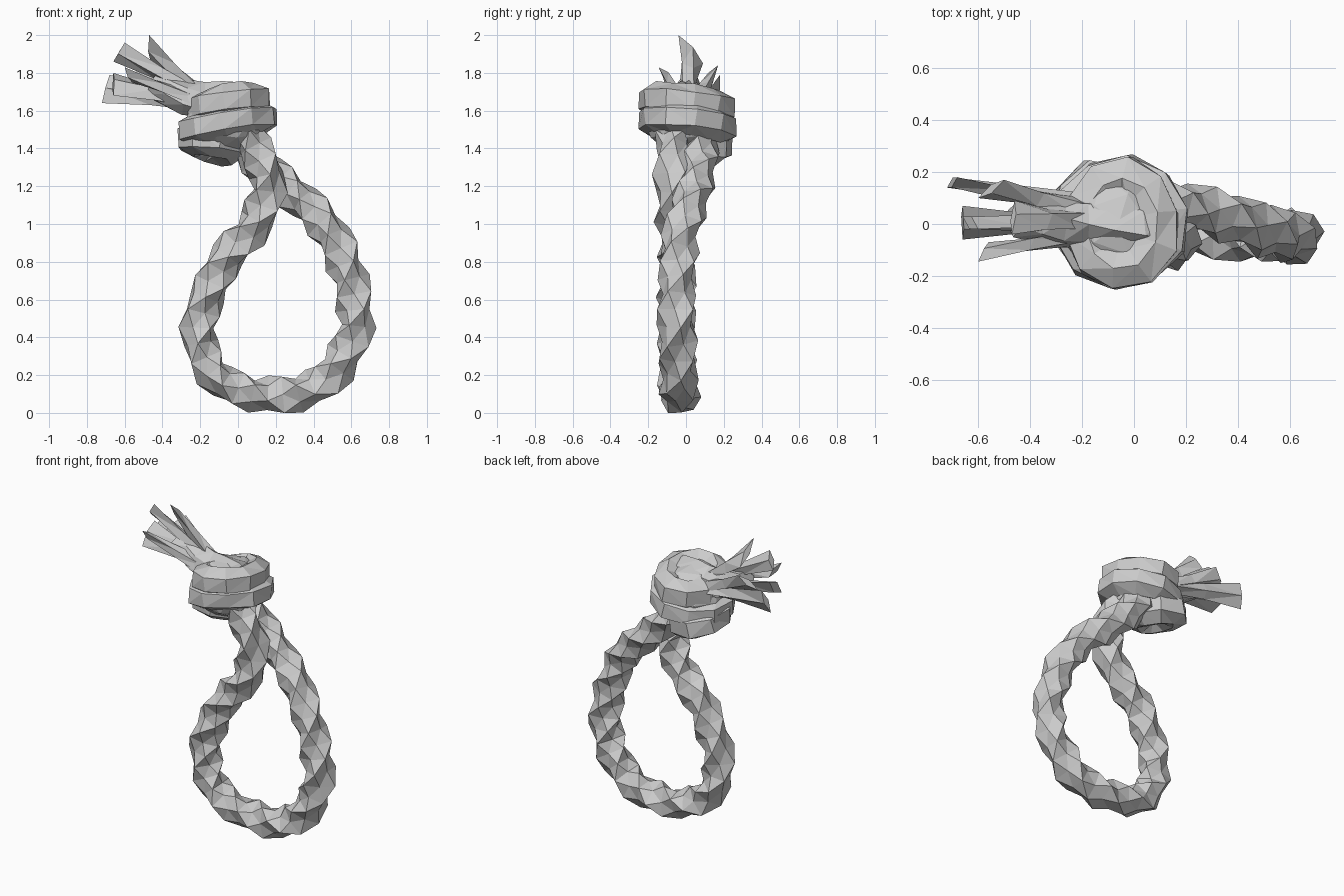
import bpy, bmesh, math, random
from mathutils import Vector

if "Cube" in bpy.data.objects:
    bpy.data.objects.remove(bpy.data.objects["Cube"])
random.seed(4)


def spline(pts, n):
    """Catmull-Rom samples spaced evenly along the path."""
    p = [Vector(q) for q in pts]
    p = [2*p[0]-p[1]] + p + [2*p[-1]-p[-2]]
    dense = []
    for a, b, c, d in zip(p, p[1:], p[2:], p[3:]):
        for k in range(20):
            t = k / 20
            dense.append(0.5*(2*b + (c-a)*t + (2*a-5*b+4*c-d)*t*t + (3*b-a-3*c+d)*t**3))
    dense.append(p[-2].copy())
    dist = [0]
    for a, b in zip(dense, dense[1:]):
        dist.append(dist[-1] + (b-a).length)
    out, j = [], 0
    for i in range(n):
        s = dist[-1] * i / (n-1)
        while j < len(dist)-2 and dist[j+1] < s:
            j += 1
        out.append(dense[j].lerp(dense[j+1], (s-dist[j]) / max(dist[j+1]-dist[j], 1e-9)))
    return out


def sweep(name, path, radii, profile, twist=0, closed=False, jitter=0):
    """Skin a radial profile along a path, with optional twist per ring."""
    bm = bmesh.new()
    n, m = len(path), len(profile)
    rings, u = [], Vector((0.1, 1, 0.05))
    for i, c in enumerate(path):
        if closed:
            t = path[(i+1) % n] - path[i-1]
            u = Vector((0, 0, 1))
        else:
            t = path[min(i+1, n-1)] - path[max(i-1, 0)]
        t.normalize()
        u = (u - t*u.dot(t)).normalized()
        v = t.cross(u)
        r = radii[i] if isinstance(radii, list) else radii
        ring = []
        for k, f in enumerate(profile):
            a = math.tau*k/m + twist*i
            rr = r*f*(1 + random.uniform(-jitter, jitter))
            ring.append(bm.verts.new(c + (u*math.cos(a) + v*math.sin(a))*rr))
        rings.append(ring)
    for i in range(n if closed else n-1):
        A, B = rings[i], rings[(i+1) % n]
        for k in range(m):
            bm.faces.new((A[k], A[(k+1) % m], B[(k+1) % m], B[k]))
    if not closed:
        bm.faces.new(rings[0][::-1])
        bm.faces.new(rings[-1])
    bmesh.ops.triangulate(bm, faces=bm.faces[:], quad_method='SHORT_EDGE')
    bmesh.ops.recalc_face_normals(bm, faces=bm.faces[:])
    me = bpy.data.meshes.new(name)
    bm.to_mesh(me)
    bm.free()
    ob = bpy.data.objects.new(name, me)
    bpy.context.collection.objects.link(ob)
    return ob


# Twisted three-strand rope loop, crossing under the knot
loop = [(0, -.05, 1.55), (.09, -.065, 1.4), (.16, -.07, 1.22), (.095, -.06, 1.0),
        (-.06, -.05, .82), (-.165, -.05, .62), (-.21, -.05, .43), (-.155, -.05, .24),
        (-.01, -.04, .125), (.2, -.03, .09), (.42, -.04, .14), (.56, -.045, .29),
        (.625, -.05, .46), (.6, -.045, .68), (.515, -.03, .91), (.41, .01, 1.06),
        (.26, .05, 1.19), (.12, .07, 1.32), (0, .08, 1.47)]
sweep("rope_loop", spline(loop, 46), 0.107, [1, .7]*3, twist=0.72, jitter=0.06)


# Knot wraps: tilted rings of rope around the crossing
def wrap(name, c, rx, ry, tilt, tube, n=10):
    pts = []
    for k in range(n):
        a = math.tau*(k + .3)/n
        pts.append(Vector((c[0] + rx*math.cos(a), c[1] + ry*math.sin(a),
                           c[2] + tilt*math.cos(a) - .022*math.sin(a))))
    sweep(name, pts, tube, [.95, 1, 1]*2, closed=True, jitter=0.1)


wrap("knot_upper_wrap", (-.045, 0, 1.635), .14, .175, .025, .092)
wrap("knot_middle_wrap", (-.05, .005, 1.53), .185, .18, .04, .092)
wrap("knot_lower_wrap", (-.135, .04, 1.43), .1, .125, -.02, .095, 8)

# Solid heart of the knot
bm = bmesh.new()
bmesh.ops.create_icosphere(bm, subdivisions=2, radius=1)
for v in bm.verts:
    v.co = Vector((-.06 + v.co.x*.22, v.co.y*.23, 1.555 + v.co.z*.185))
me = bpy.data.meshes.new("knot_core")
bm.to_mesh(me)
bm.free()
bpy.context.collection.objects.link(bpy.data.objects.new("knot_core", me))

# Rope coming over the top of the knot into the tail
sweep("knot_over_strand", spline([(.1, 0, 1.6), (.03, 0, 1.65), (-.1, 0, 1.65),
      (-.26, 0, 1.66), (-.36, .01, 1.69), (-.46, .02, 1.735)], 7),
      [.1, .105, .105, .1, .1, .09, .07], [1, .85]*3, twist=.2, jitter=.08)


# Frayed tail: flat strands flaring into wide cut ends (two end corners each)
def strand(name, a, b, thick):
    a, b = Vector(a), Vector(b)
    end = (a + b)/2
    root = Vector((-.2, end.y*.45, 1.655 + (end.z-1.8)*.25))
    bm = bmesh.new()
    secs = []
    for t, w, h in ((0, .45, .05), (.5, .6, .035), (1, 1, thick)):
        c = root.lerp(end, t)
        half = (b - a)/2*w
        off = half.cross(end - root).normalized()*h
        secs.append([bm.verts.new(c + q) for q in (half, off, -half, -off)])
    for A, B in zip(secs, secs[1:]):
        for k in range(4):
            bm.faces.new((A[k], A[(k+1) % 4], B[(k+1) % 4], B[k]))
    bm.faces.new(secs[0][::-1])
    bm.faces.new(secs[-1])
    bmesh.ops.triangulate(bm, faces=bm.faces[:])
    bmesh.ops.recalc_face_normals(bm, faces=bm.faces[:])
    me = bpy.data.meshes.new(name)
    bm.to_mesh(me)
    bm.free()
    bpy.context.collection.objects.link(bpy.data.objects.new(name, me))


ends = [((-.47, -.04, 2.0), (-.46, .09, 1.85), .02),
        ((-.6, -.02, 1.96), (-.66, .03, 1.86), .025),
        ((-.6, -.145, 1.83), (-.56, -.07, 1.75), .02),
        ((-.68, .18, 1.79), (-.72, .14, 1.64), .02),
        ((-.66, .07, 1.8), (-.66, -.06, 1.68), .035),
        ((-.5, .17, 1.84), (-.6, .1, 1.74), .02)]
for i, (a, b, th) in enumerate(ends):
    strand(f"tail_strand_{i+1}", a, b, th)
